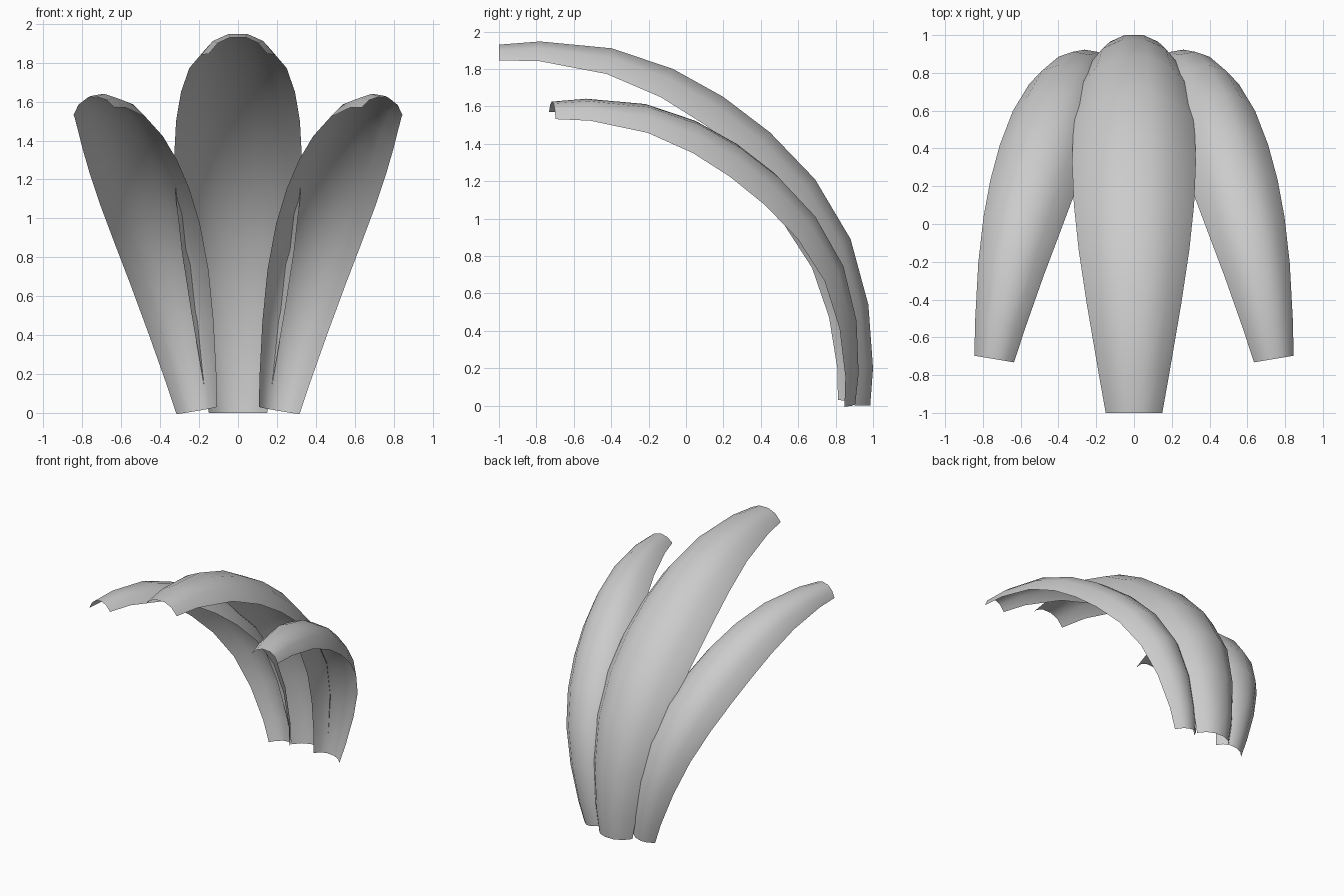
import bpy, math
from mathutils import Vector, Matrix

if "Cube" in bpy.data.objects:
    bpy.data.objects.remove(bpy.data.objects["Cube"])

# Crest line of the large petal in side view (y, z), base to tip
CREST = [(.985, 0), (1.0, .2), (.975, .54), (.88, .89), (.69, 1.21), (.45, 1.46),
         (.2, 1.65), (-.07, 1.80), (-.395, 1.91), (-.78, 1.947), (-1.0, 1.93)]
# Arched cross-section: (side position, height) as fractions
ARCH = [(-1, 0), (-.69, .66), (-.27, 1), (.27, 1), (.69, .66), (1, 0)]


def petal_geometry():
    pts = [Vector((0, y, z)) for y, z in CREST]
    dist = [0]
    for a, b in zip(pts, pts[1:]):
        dist.append(dist[-1] + (b - a).length)
    verts = []
    for i, p in enumerate(pts):
        if i == 0:
            tan = Vector((0, 0, 1))
        elif i == len(pts) - 1:
            tan = Vector((0, -1, 0))
        else:
            tan = (pts[i + 1] - pts[i - 1]).normalized()
        inward = Vector((0, -tan.z, tan.y))
        w = .15 + .178 * math.sin(math.pi * dist[i] / dist[-1])
        for u, h in ARCH:
            verts.append(p + Vector((u * w, 0, 0)) + inward * (1 - h) * w * .56)
    n = len(ARCH)
    faces = [(r * n + c, (r + 1) * n + c, (r + 1) * n + c + 1, r * n + c + 1)
             for r in range(len(pts) - 1) for c in range(n - 1)]
    return verts, faces


def add_petal(name, transform=None, mirror=False):
    verts, faces = petal_geometry()
    if transform:
        verts = [transform(v) for v in verts]
    if mirror:
        verts = [Vector((-v.x, v.y, v.z)) for v in verts]
    else:
        faces = [f[::-1] for f in faces]
    mesh = bpy.data.meshes.new(name)
    mesh.from_pydata(verts, [], faces)
    for p in mesh.polygons:
        p.use_smooth = True
    bpy.context.collection.objects.link(bpy.data.objects.new(name, mesh))


def frame(across, chord):
    x = across.normalized()
    c = (chord - x * chord.dot(x)).normalized()
    return Matrix((x, c, x.cross(c))).transposed()


# Side petals: smaller, narrower, swung outward about the base
base, tip = Vector((0, *CREST[0])), Vector((0, *CREST[-1]))
side_base, side_tip = Vector((-.20, .90, .012)), Vector((-.77, -.71, 1.617))
chord = side_tip - side_base
rot = frame(Vector((.21, -.035, .037)), chord) @ frame(Vector((1, 0, 0)), tip - base).transposed()
scale = chord.length / (tip - base).length


def to_side(v):
    d = (v - base) * scale
    d.x *= .72 / scale
    return side_base + rot @ d


add_petal("centre_petal")
add_petal("left_petal", to_side)
add_petal("right_petal", to_side, mirror=True)
